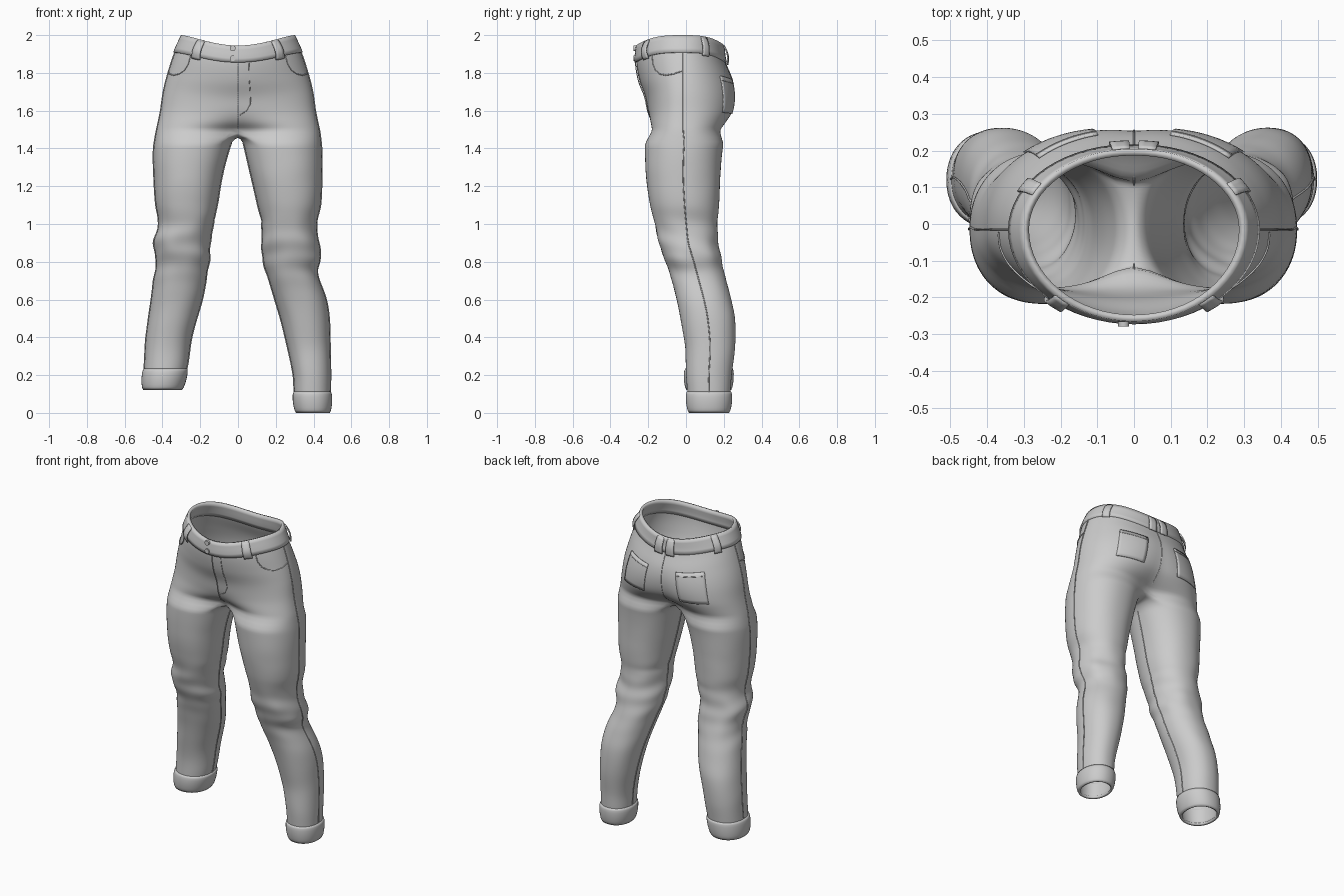
import bpy, bmesh
from math import sin, cos, pi, exp, radians
from mathutils import Vector, noise

if "Cube" in bpy.data.objects:
    bpy.data.objects.remove(bpy.data.objects["Cube"])

# Seat sections: z, half width, centre front y, front y, centre back y, back y
SEAT = [(1.47, .436, -.09, -.216, .09, .205), (1.49, .433, -.105, -.215, .105, .215),
        (1.54, .422, -.165, -.21, .175, .24), (1.60, .41, -.195, -.205, .228, .265),
        (1.70, .395, -.215, -.215, .252, .272), (1.80, .37, -.248, -.245, .245, .255),
        (1.92, .33, -.264, -.264, .205, .208), (2.0, .293, -.256, -.256, .195, .197)]
# Leg widths: z, inner x, outer x
LEG_R = [(0, .31, .483), (.1, .298, .488), (.2, .292, .49), (.35, .262, .488), (.5, .225, .483),
         (.6, .195, .468), (.75, .15, .418), (.82, .133, .44), (.9, .13, .425), (1.0, .125, .415),
         (1.1, .105, .437), (1.25, .07, .443), (1.4, .035, .443), (1.49, .012, .433)]
LEG_L = [(.12, .3, .50), (.25, .268, .496), (.4, .245, .487), (.6, .19, .46), (.7, .17, .447),
         (.8, .155, .432), (.9, .15, .447), (1.0, .13, .42), (1.1, .11, .435), (1.25, .085, .445),
         (1.4, .045, .447), (1.49, .012, .433)]
# Leg depth: z, front y, back y
DEPTH = [(0, .018, .226), (.1, .008, .235), (.2, 0, .242), (.35, -.005, .26), (.5, -.03, .26),
         (.6, -.05, .24), (.75, -.09, .2), (.82, -.115, .187), (.9, -.145, .17), (1.0, -.165, .168),
         (1.1, -.19, .175), (1.25, -.212, .182), (1.4, -.218, .195), (1.49, -.215, .213)]
BETA = radians(50)
U_END = pi / (pi - BETA)          # u runs 0..1 round the outside, 1..U_END round the inner leg
INSEAM = (1 + U_END) / 2
SPLIT, LEG_TOP = 1.49, 1.43


def interp(table, z):
    """Smooth interpolation of a table row at height z."""
    z = min(max(z, table[0][0]), table[-1][0])
    i = next(k for k in range(len(table) - 1) if z <= table[k + 1][0])
    slope = lambda k, c: ((table[min(k + 1, len(table) - 1)][c] - table[max(k - 1, 0)][c]) /
                          (table[min(k + 1, len(table) - 1)][0] - table[max(k - 1, 0)][0]))
    a, b = table[i], table[i + 1]
    h = b[0] - a[0]
    t = (z - a[0]) / h
    return [a[c] * (2*t**3 - 3*t*t + 1) + b[c] * (3*t*t - 2*t**3) +
            h * (slope(i, c) * (t**3 - 2*t*t + t) + slope(i + 1, c) * (t**3 - t*t))
            for c in range(1, len(a))]


def spow(v, e):
    return abs(v) ** e * (1 if v >= 0 else -1)


def seat_point(z, u):
    xm, cf, yf, cb, yb = interp(SEAT, z)
    t, mid = pi * u, -.015
    s, c = max(sin(t), 0), cos(t)
    e = .82 + .18 * min(max((z - 1.5) / .3, 0), 1)
    edge, centre = (yf, cf) if c > 0 else (yb, cb)
    y = mid + (edge - mid) * abs(c) ** e + (centre - edge) * (1 - s) ** 3
    drop = .055 * abs(c) ** 3 * min(max((z - SPLIT) / .42, 0), 1)
    x = 0 if u in (0, 1) else xm * s ** e
    return Vector((x, y, z - drop))


def leg_point(side, z, u):
    x0, x1 = interp(LEG_R if side > 0 else LEG_L, z)
    y0, y1 = interp(DEPTH, z)
    a = (pi - BETA) * (2 * u - 1)
    knee = exp(-((z - .86) / .14) ** 2)
    fold = .018 * knee * sin(58 * z + 2.5 * sin(a) + side)
    fold -= .03 * exp(-((z - 1.02) / .014) ** 2) * max(0, -cos(a + .5))
    fold += (.008 + .035 * knee) * noise.noise(Vector((cos(a) * 1.6, sin(a) * 1.6 + side * 5, z * 9))) \
        * min(max((1.45 - z) / .2, 0), 1)
    r = 1 + fold
    return Vector(((x0 + x1) / 2 + (x1 - x0) / 2 * r * spow(cos(a), .92),
                   (y0 + y1) / 2 + (y1 - y0) / 2 * r * spow(sin(a), .92), z))


def raw(side, z, u):
    if z >= SPLIT:
        return seat_point(z, u)
    if z <= LEG_TOP:
        return leg_point(side, z, u)
    return leg_point(side, LEG_TOP, u).lerp(seat_point(SPLIT, u), (z - LEG_TOP) / (SPLIT - LEG_TOP))


def surf(side, z, u, off=0.0):
    """Point on the trousers, pushed outward by off, mirrored for the left."""
    p = raw(side, z, u)
    if off:
        lo, hi = (max(u - .01, 0), min(u + .01, 1)) if z > LEG_TOP else (u - .01, u + .01)
        d = raw(side, z, hi) - raw(side, z, lo)
        p += Vector((d.y, -d.x, 0)).normalized() * off
        if z > LEG_TOP and u in (0, 1):
            p.x = 0
    return Vector((p.x * side, p.y, p.z))


def add_rows(bm, rows, side):
    """Skin a list of point rows (top to bottom)."""
    vr = [[bm.verts.new(p) for p in row] for row in rows]
    for a, b in zip(vr, vr[1:]):
        for j in range(len(a) - 1):
            f = [a[j], b[j], b[j + 1], a[j + 1]]
            bm.faces.new(f if side > 0 else f[::-1])


def finish(name, bm, thick, sub=1):
    bmesh.ops.remove_doubles(bm, verts=bm.verts, dist=1e-4)
    me = bpy.data.meshes.new(name)
    bm.to_mesh(me)
    bm.free()
    for p in me.polygons:
        p.use_smooth = True
    ob = bpy.data.objects.new(name, me)
    bpy.context.collection.objects.link(ob)
    m = ob.modifiers.new("thickness", 'SOLIDIFY')
    m.thickness, m.offset = thick, -1
    if sub:
        ob.modifiers.new("smooth", 'SUBSURF').levels = sub
        ob.modifiers["smooth"].render_levels = sub
    return ob


def span(a, b, n):
    return [a + (b - a) * i / n for i in range(n + 1)]


def sheet(name, sides, us, zs, off, thick, sub=0):
    """Cloth panel laid over the surface; off(f) is the lift by height fraction."""
    bm = bmesh.new()
    for s in sides:
        add_rows(bm, [[surf(s, z, u, off(i / (len(zs) - 1))) for u in us] for i, z in enumerate(zs)], s)
    return finish(name, bm, thick, sub)


def seam(name, side, pts, off=.001, r=.003):
    """Raised stitching line through (z, u) points."""
    cu = bpy.data.curves.new(name, 'CURVE')
    cu.dimensions, cu.bevel_depth, cu.bevel_resolution = '3D', r, 1
    sp = cu.splines.new('POLY')
    fine = [(a[0] + (b[0] - a[0]) * k / 4, a[1] + (b[1] - a[1]) * k / 4)
            for a, b in zip(pts, pts[1:]) for k in range(4)] + [pts[-1]]
    sp.points.add(len(fine) - 1)
    for p, (z, u) in zip(sp.points, fine):
        p.co = (*surf(side, z, u, off), 1)
    bpy.context.collection.objects.link(bpy.data.objects.new(name, cu))


# Seat and both legs as one cloth surface
NO, NI = 32, 10
outer = span(0, 1, NO)
ring = outer + span(1, U_END, NI)[1:]
bm = bmesh.new()
for s, hem in ((1, .012), (-1, .135)):
    add_rows(bm, [[surf(s, z, u) for u in outer] for z in span(1.925, SPLIT, 18)], s)
    f, b = surf(s, SPLIT, 0), surf(s, SPLIT, 1)
    crotch = [b.lerp(f, k / NI) - Vector((0, 0, .022 * sin(pi * k / NI))) for k in range(1, NI + 1)]
    top = [surf(s, SPLIT, u) for u in outer] + crotch
    add_rows(bm, [top] + [[surf(s, z, u) for u in ring] for z in span(LEG_TOP, hem, 58)], s)
finish("trousers_body", bm, .008)

# Waistband
sheet("waistband", (1, -1), outer, span(2.0, 1.91, 4), lambda f: .009, .018)

# Turned-up cuffs
for s, lo, n in ((1, 0, "right"), (-1, .122, "left")):
    sheet(n + "_cuff", (s,), ring, span(lo + .112, lo, 8),
          lambda f: .003 + .009 * max(sin(pi * f), 0) ** .5, .014)

for s, n in ((1, "right"), (-1, "left")):
    # Belt loops
    for k, u in enumerate((.223, .663, .962)):
        sheet(f"{n}_belt_loop_{k}", (s,), span(u - .025, u + .025, 3), span(1.995, 1.895, 8),
              lambda f: .012 + .014 * sin(pi * f), .007)
    # Back pockets
    sheet(n + "_back_pocket", (s,), span(.755, .915, 10), span(1.80, 1.595, 8), lambda f: .005, .006)
    seam(n + "_back_pocket_hem", s, [(1.775, u) for u in span(.757, .913, 4)], .005, .002)
    # Front pocket openings
    seam(n + "_front_pocket", s, [(1.91, .27), (1.86, .27), (1.825, .285), (1.80, .32),
                                  (1.79, .37), (1.795, .43), (1.81, .49)])
    # Side seam and inseam
    hem = .11 if s > 0 else .235
    seam(n + "_side_seam", s, [(z, .5) for z in span(1.91, hem, 24)])
    seam(n + "_inseam", s, [(z, INSEAM) for z in span(LEG_TOP, hem, 20)])

# Centre seams and fly stitching
seam("front_centre_seam", 1, [(z, 0) for z in span(1.99, SPLIT, 10)], .004)
seam("back_centre_seam", 1, [(z, 1) for z in span(1.91, SPLIT, 10)])
seam("fly_stitching", 1, [(1.91, .055), (1.75, .05), (1.66, .045), (1.62, .03), (1.59, .005)], .001, .002)

# Buttons
for k, z in enumerate((1.93, 1.877)):
    bpy.ops.mesh.primitive_cylinder_add(vertices=20, radius=.015, depth=.014,
                                        location=(-.028, -.272, z), rotation=(pi / 2, 0, 0))
    bpy.context.object.name = f"button_{k}"
    bpy.ops.object.shade_smooth_by_angle()
